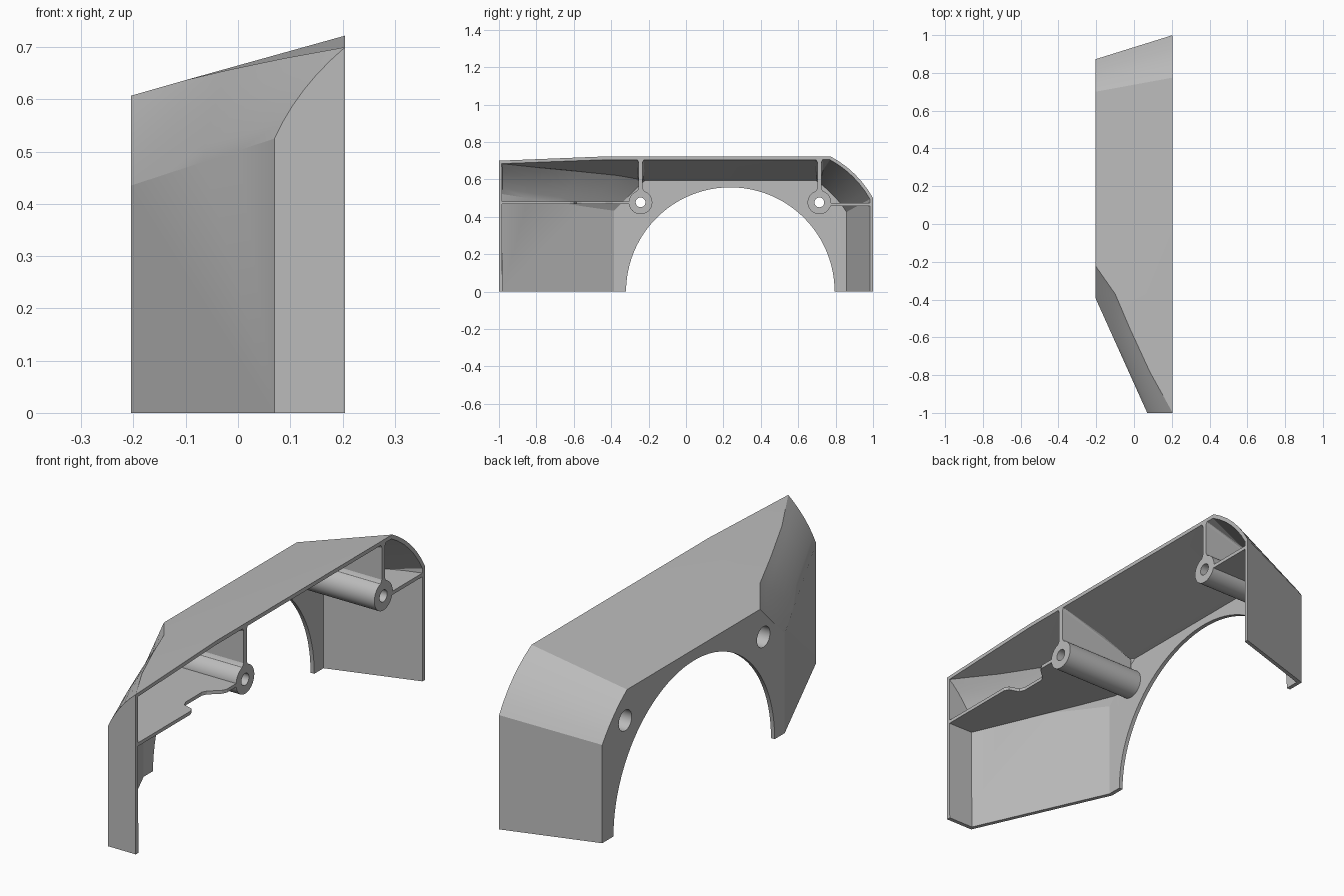
import bpy
import bmesh
from math import sin, cos, pi, radians
from mathutils import Vector

if "Cube" in bpy.data.objects:
    bpy.data.objects.remove(bpy.data.objects["Cube"])

X = 0.205        # half width
WALL = 0.018     # shell thickness
BOSS_Z = 0.477
BOSS_Y = (-0.243, 0.713)

grey = bpy.data.materials.new("plain_grey")
grey.use_nodes = True
grey.diffuse_color = (0.5, 0.5, 0.5, 1)
grey.node_tree.nodes["Principled BSDF"].inputs["Base Color"].default_value = (0.5, 0.5, 0.5, 1)


def add_object(name, bm):
    mesh = bpy.data.meshes.new(name)
    bm.to_mesh(mesh)
    bm.free()
    mesh.materials.append(grey)
    ob = bpy.data.objects.new(name, mesh)
    bpy.context.collection.objects.link(ob)
    return ob


def activate(ob):
    bpy.ops.object.select_all(action='DESELECT')
    ob.select_set(True)
    bpy.context.view_layer.objects.active = ob


def smooth(ob):
    activate(ob)
    bpy.ops.object.shade_smooth_by_angle(angle=radians(22))


def loft(name, rings, caps=True):
    """Skin a list of equal-length closed rings."""
    bm = bmesh.new()
    rows = [[bm.verts.new(p) for p in ring] for ring in rings]
    n = len(rows[0])
    for a, b in zip(rows, rows[1:]):
        for i in range(n):
            j = (i + 1) % n
            bm.faces.new((a[i], a[j], b[j], b[i]))
    if caps:
        bm.faces.new(rows[0])
        bm.faces.new(rows[-1])
    else:
        bmesh.ops.remove_doubles(bm, verts=bm.verts, dist=1e-5)
    bmesh.ops.recalc_face_normals(bm, faces=bm.faces)
    return add_object(name, bm)


def circle(x, y, r, n=40):
    return [(x, y + r * cos(2 * pi * i / n), BOSS_Z + r * sin(2 * pi * i / n)) for i in range(n)]


def bowed(a, b, bow, steps=6):
    """Points from a to b, bulging by the bow vector."""
    a, b, bow = Vector(a), Vector(b), Vector(bow)
    return [a.lerp(b, i / steps) + bow * 4 * (i / steps) * (1 - i / steps) for i in range(steps + 1)]


# Shell: grid of the curved front shoulder, from lower to upper edge
low_a, low_b = Vector((-X, -0.39, 0.435)), Vector((0.07, -1, 0.525))
top_edge = [(-X, -0.22, 0.607), (-0.10, -0.37, 0.637), (-0.02, -0.557, 0.656),
            (0.085, -0.785, 0.678), (X, -1, 0.70)]
columns = []
for i, top in enumerate(top_edge):
    u = i / 4
    columns.append(bowed(low_a.lerp(low_b, u), top, (-0.012 * u, 0, 0.005 * u)))

# Rear slope, bulging slightly more at the open side
slope_in = bowed((-X, 0.70, 0.607), (-X, 0.872, 0.43), (0, 0.008, 0.008))
slope_out = bowed((X, 0.775, 0.722), (X, 1, 0.50), (0, 0.016, 0.016))
crease = (X, -0.45, 0.722)
arch = [(-X, 0.237 + 0.5575 * cos(pi * i / 48), 0.5575 * sin(pi * i / 48)) for i in range(49)]

faces = []
for ca, cb in zip(columns, columns[1:]):
    faces += [(ca[k], cb[k], cb[k + 1], ca[k + 1]) for k in range(6)]
for k in range(6):
    faces.append((slope_in[k], slope_in[k + 1], slope_out[k + 1], slope_out[k]))
faces += [
    [crease, slope_out[0], slope_in[0], top_edge[0], top_edge[1]],            # top
    [crease] + top_edge[1:],                                                  # top, front taper
    [(-X, -0.39, 0), (0.07, -1, 0)] + [c[0] for c in reversed(columns)],      # slanted wall
    [(0.07, -1, 0), (X, -1, 0)] + columns[-1][::-1],                          # front wall
    [(-X, 0.872, 0), slope_in[-1], slope_out[-1], (X, 1, 0)],                 # back wall
    [(-X, -0.39, 0)] + columns[0] + slope_in + [(-X, 0.872, 0)] + arch,       # arched side
]
bm = bmesh.new()
for f in faces:
    bm.faces.new([bm.verts.new(p) for p in f])
bmesh.ops.remove_doubles(bm, verts=bm.verts, dist=1e-4)
bmesh.ops.recalc_face_normals(bm, faces=bm.faces)
bm.normal_update()
if max(bm.faces, key=lambda f: f.calc_center_median().z).normal.z < 0:
    bmesh.ops.reverse_faces(bm, faces=bm.faces)
shell = add_object("fender_shell", bm)
activate(shell)
mod = shell.modifiers.new("thickness", 'SOLIDIFY')
mod.thickness = WALL
mod.offset = -1
mod.use_even_offset = True
bpy.ops.object.modifier_apply(modifier=mod.name)
for v in shell.data.vertices:      # keep the open rims flat
    v.co.x = min(v.co.x, X)
    v.co.z = max(v.co.z, 0)

# Bolt holes through the arched side
for y in BOSS_Y:
    cutter = loft("hole_cutter", [circle(-X - 0.05, y, 0.045), circle(-X + 0.05, y, 0.045)])
    cutter.hide_render = True
    activate(shell)
    mod = shell.modifiers.new("hole", 'BOOLEAN')
    mod.object = cutter
    mod.solver = 'EXACT'
    bpy.ops.object.modifier_apply(modifier=mod.name)
    bpy.data.objects.remove(cutter)
smooth(shell)


# Bosses with a counterbore, and the ribs holding them to the top
def rib_outline(x, y, margin, flare):
    top = 0.665 + 0.28 * x - margin
    half = [(0.011 + flare, top), (0.011 + flare * 0.3, top - flare * 0.4), (0.011, top - flare),
            (0.011, BOSS_Z + 0.075), (0.016, BOSS_Z + 0.065), (0.028, BOSS_Z + 0.05)]
    return [(x, y + d, z) for d, z in half] + [(x, y - d, z) for d, z in reversed(half)]


for label, y in zip(("front", "rear"), BOSS_Y):
    steps = [(-0.2, 0.063), (X, 0.063), (X, 0.026), (0.1, 0.026), (0.1, 0.045), (-0.2, 0.045), (-0.2, 0.063)]
    smooth(loft(label + "_boss", [circle(x, y, r) for x, r in steps], caps=False))
    smooth(loft(label + "_rib", [rib_outline(-0.178, y, 0.025, 0.001), rib_outline(X, y, 0.01, 0.02)]))


# Shelves joining the bosses to the end walls
def shelf(name, outline, z, thick):
    loft(name, [[(x, y, h) for x, y in outline] for h in (z - thick / 2, z + thick / 2)])


shelf("front_shelf", [(0.085, -0.99), (X, -0.99), (X, -0.62), (0.195, -0.60), (0.15, -0.585), (0.14, -0.56),
                      (0.14, -0.45), (0.15, -0.43), (0.195, -0.39), (X, -0.37), (X, -0.29),
                      (-0.19, -0.29), (-0.188, -0.355)], 0.475, 0.015)
shelf("rear_shelf", [(X, 0.76), (X, 0.99), (-0.185, 0.83), (-0.19, 0.76)], 0.466, 0.016)
